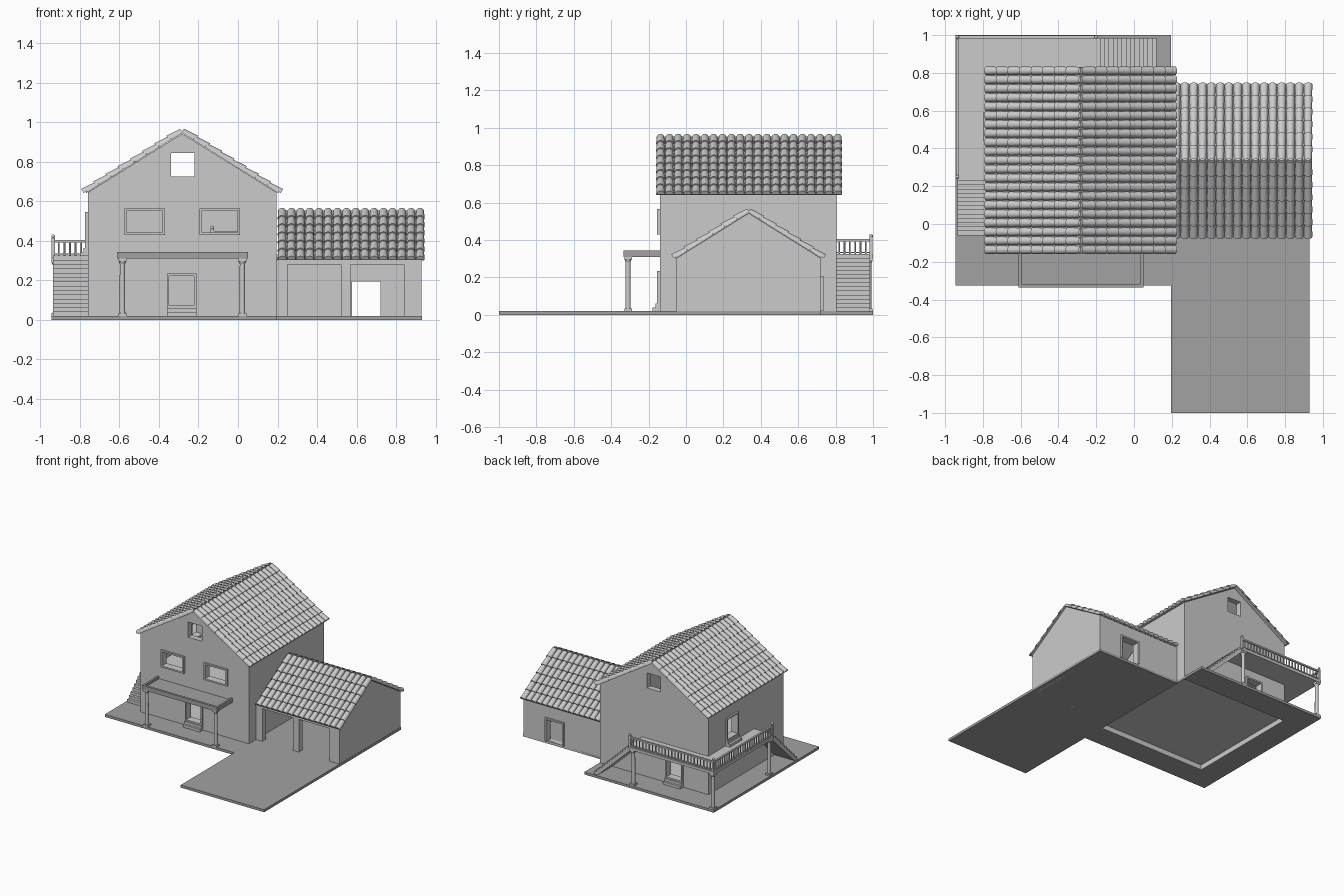
import bpy, bmesh, math
from mathutils import Vector, Matrix

if "Cube" in bpy.data.objects:
    bpy.data.objects.remove(bpy.data.objects["Cube"])

DARK = bpy.data.materials.new("dark_stone")
DARK.diffuse_color = (0.36, 0.36, 0.36, 1)
DARK.use_nodes = True
DARK.node_tree.nodes["Principled BSDF"].inputs["Base Color"].default_value = DARK.diffuse_color


def finish(bm, name, smooth=False):
    bmesh.ops.recalc_face_normals(bm, faces=bm.faces)
    me = bpy.data.meshes.new(name)
    bm.to_mesh(me)
    bm.free()
    ob = bpy.data.objects.new(name, me)
    bpy.context.collection.objects.link(ob)
    if smooth:
        bpy.ops.object.select_all(action='DESELECT')
        ob.select_set(True)
        bpy.context.view_layer.objects.active = ob
        bpy.ops.object.shade_smooth_by_angle(angle=math.radians(40))
    return ob


def add_box(bm, x0, x1, y0, y1, z0, z1):
    m = Matrix.Translation(((x0 + x1) / 2, (y0 + y1) / 2, (z0 + z1) / 2))
    m = m @ Matrix.Diagonal((abs(x1 - x0), abs(y1 - y0), abs(z1 - z0), 1))
    bmesh.ops.create_cube(bm, size=1, matrix=m)


def boxes(name, *dims, mat=None):
    bm = bmesh.new()
    for d in dims:
        add_box(bm, *d)
    ob = finish(bm, name)
    if mat:
        ob.data.materials.append(mat)
    return ob


def prism(name, pts, axis, a0, a1):
    """Extrude a 2D profile (horizontal, z) along the x or y axis."""
    bm = bmesh.new()
    place = (lambda p, a: (a, p[0], p[1])) if axis == 'x' else (lambda p, a: (p[0], a, p[1]))
    f = bm.faces.new([bm.verts.new(place(p, a0)) for p in pts])
    ext = bmesh.ops.extrude_face_region(bm, geom=[f])
    vs = [g for g in ext['geom'] if isinstance(g, bmesh.types.BMVert)]
    bmesh.ops.translate(bm, verts=vs, vec=(a1 - a0, 0, 0) if axis == 'x' else (0, a1 - a0, 0))
    return finish(bm, name)


def cut(ob, cutter):
    mod = ob.modifiers.new("cut", 'BOOLEAN')
    mod.operation, mod.object, mod.solver = 'DIFFERENCE', cutter, 'EXACT'
    bpy.context.view_layer.objects.active = ob
    bpy.ops.object.modifier_apply(modifier=mod.name)
    bpy.data.objects.remove(cutter)


# Walls: (axis of outward normal, plane, outward sign)
FRONT, BACK, LEFT, GBACK = ('y', -0.14, -1), ('y', 0.805, 1), ('x', -0.76, -1), ('y', 0.72, 1)


def wall_box(wall, a0, a1, d0, d1, z0, z1):
    axis, p, s = wall
    e = sorted((p + s * d0, p + s * d1))
    return (a0, a1, *e, z0, z1) if axis == 'y' else (*e, a0, a1, z0, z1)


def opening(name, wall, a0, a1, z0, z1, sill=True):
    """Adds a frame around an opening and returns the cutter box."""
    t, d0, d1 = 0.012, -0.045, 0.014
    bars = [wall_box(wall, a0, a0 + t, d0, d1, z0, z1), wall_box(wall, a1 - t, a1, d0, d1, z0, z1),
            wall_box(wall, a0 + t, a1 - t, d0, d1, z1 - t, z1)]
    if sill:
        bars.append(wall_box(wall, a0 + t, a1 - t, d0, d1, z0, z0 + t))
    boxes(name, *bars)
    return wall_box(wall, a0, a1, -0.06, 0.05, z0, z1)


def door_steps(name, wall, a0, a1, z):
    boxes(name, wall_box(wall, a0, a1, 0, 0.04, z, z + 0.02), wall_box(wall, a0, a1, 0, 0.022, z + 0.02, z + 0.04))


# Ground slabs; the house slab is open under the house
slab = boxes("house_slab", (-0.945, 0.195, -0.325, 1.0, 0, 0.02), mat=DARK)
cut(slab, boxes("footprint", (-0.758, 0.193, -0.138, 0.803, -0.1, 0.1)))
boxes("driveway_slab", (0.195, 0.93, -1.0, 0.72, 0, 0.02), mat=DARK)

# Main house walls
house = prism("house_walls", [(-0.76, 0), (0.195, 0), (0.195, 0.645), (-0.2825, 0.942), (-0.76, 0.645)], 'y', -0.14, 0.805)
cut(house, boxes("hollow", (-0.715, 0.15, -0.095, 0.76, 0.06, 1.2)))
cut(house, boxes("underside", (-0.755, 0.19, -0.135, 0.8, -0.1, 0.045)))
holes = [opening("front_door_frame", FRONT, -0.36, -0.21, 0.06, 0.235),
         opening("left_window_frame", FRONT, -0.575, -0.37, 0.43, 0.565),
         opening("right_window_frame", FRONT, -0.195, 0.01, 0.43, 0.565),
         opening("back_door_frame", BACK, -0.54, -0.39, 0.06, 0.235),
         opening("balcony_door_frame", LEFT, 0.44, 0.59, 0.365, 0.545),
         wall_box(FRONT, -0.34, -0.22, -0.06, 0.05, 0.725, 0.845),
         wall_box(BACK, -0.34, -0.22, -0.06, 0.05, 0.725, 0.845)]
cut(house, boxes("openings", *holes))
door_steps("front_steps", FRONT, -0.36, -0.21, 0.02)
door_steps("back_steps", BACK, -0.54, -0.39, 0.02)
door_steps("balcony_steps", LEFT, 0.44, 0.59, 0.325)
boxes("upper_floor", (-0.715, 0.15, -0.095, 0.76, 0.345, 0.36))

# Garage walls
garage = prism("garage_walls", [(-0.05, 0), (0.72, 0), (0.72, 0.303), (0.335, 0.543), (-0.05, 0.303)], 'x', 0.195, 0.928)
cut(garage, boxes("hollow", (0.1, 0.885, -0.005, 0.675, -0.1, 0.8)))
cut(garage, boxes("openings", (0.25, 0.52, -0.1, 0.03, 0.0, 0.28), (0.57, 0.84, -0.1, 0.03, 0.0, 0.28),
                  opening("garage_door_frame", GBACK, 0.565, 0.732, 0.02, 0.207, False)))


def roof(name, axis, ridge, apex, half, u0, u1, cols, rows):
    """Thin gable deck with rows of tapered barrel tiles on both slopes."""
    m, th, hd = 0.625, 0.008, half - 0.006
    prism(name + "_deck", [(ridge - hd, apex - m * hd), (ridge, apex), (ridge + hd, apex - m * hd),
                           (ridge + hd, apex - m * hd - th), (ridge, apex - th),
                           (ridge - hd, apex - m * hd - th)], axis, u0 + 0.003, u1 - 0.003)
    ang = math.atan(m)
    c, sn = math.cos(ang), math.sin(ang)
    pitch, length, n = (u1 - u0) / cols, half / c / rows, 8
    bm = bmesh.new()
    for sg in (-1, 1):
        for i in range(cols):
            for j in range(rows):
                rings = []
                for s, r, lift in ((j * length, 0.42 * pitch, -0.003),
                                   ((j + 1) * length + 0.006, 0.5 * pitch, 0.001)):
                    ring = []
                    for k in range(n + 1):
                        a = math.pi * k / n
                        u = u0 + (i + 0.5) * pitch + r * math.cos(a)
                        h = r * math.sin(a) + lift
                        d, z = ridge + sg * (s * c + h * sn), apex - s * sn + h * c
                        ring.append(bm.verts.new((u, d, z) if axis == 'x' else (d, u, z)))
                    rings.append(ring)
                a, b = rings
                for k in range(n):
                    bm.faces.new((a[k], a[k + 1], b[k + 1], b[k]))
                bm.faces.new(b)
    finish(bm, name + "_tiles", True)


roof("main_roof", 'y', -0.2825, 0.953, 0.493, -0.16, 0.835, 21, 8)
roof("garage_roof", 'x', 0.335, 0.553, 0.396, 0.2, 0.945, 16, 6)


def column(name, x, y, z0, z1):
    bm = bmesh.new()
    add_box(bm, x - .02, x + .02, y - .02, y + .02, z0, z0 + .014)
    add_box(bm, x - .02, x + .02, y - .02, y + .02, z1 - .014, z1)
    for zc, h, r0, r1 in (((z0 + z1) / 2, z1 - z0 - .02, .0145, .013), (z1 - .021, .014, .013, .019)):
        bmesh.ops.create_cone(bm, cap_ends=True, segments=16, radius1=r0, radius2=r1, depth=h,
                              matrix=Matrix.Translation((x, y, zc)))
    finish(bm, name, True)


# Porch canopy with raised rim on two columns
boxes("porch_canopy", (-0.612, 0.05, -0.335, -0.14, 0.31, 0.327), (-0.612, 0.05, -0.335, -0.317, 0.327, 0.345),
      (-0.612, -0.596, -0.317, -0.14, 0.327, 0.345), (0.034, 0.05, -0.317, -0.14, 0.327, 0.345), mat=DARK)
for x in (-0.585, 0.022):
    column("porch_column", x, -0.31, 0.02, 0.31)

# L-shaped balcony and its columns
boxes("balcony_floor", (-0.945, -0.76, 0.25, 1.0, 0.303, 0.325), (-0.76, -0.2, 0.805, 1.0, 0.303, 0.325))
for x, y in ((-0.923, 0.272), (-0.923, 0.978), (-0.222, 0.978)):
    column("balcony_column", x, y, 0.02, 0.303)


# Outside stairs with a sloping underside
def stair_profile(start, end, n=14):
    run, rise = (end - start) / n, 0.305 / n
    pts = [(start, 0.02)]
    for i in range(n):
        pts += [(start + i * run, 0.02 + (i + 1) * rise), (start + (i + 1) * run, 0.02 + (i + 1) * rise)]
    return pts + [(end, 0.29), (start + 1.5 * run, 0.02)]


prism("left_stairs", stair_profile(-0.06, 0.25), 'x', -0.935, -0.76)
prism("back_stairs", stair_profile(0.12, -0.2), 'y', 0.805, 0.985)


def railing(name, p0, p1, newels=()):
    """Handrail, bottom rail and balusters between two floor points."""
    p0, p1 = Vector(p0), Vector(p1)
    flat = Vector((p1.x - p0.x, p1.y - p0.y, 0))
    side = flat.normalized().cross(Vector((0, 0, 1))) * 0.007
    bm = bmesh.new()
    for lo, hi in ((0.068, 0.08), (0.006, 0.012)):
        q = [[bm.verts.new(p + side * s + Vector((0, 0, z))) for s, z in ((-1, lo), (1, lo), (1, hi), (-1, hi))]
             for p in (p0, p1)]
        for k in range(4):
            bm.faces.new((q[0][k], q[0][k - 1], q[1][k - 1], q[1][k]))
        bm.faces.new(q[0])
        bm.faces.new(q[1])
    n = round(flat.length / 0.028)
    for i in range(1, n):
        p = p0.lerp(p1, i / n)
        bmesh.ops.create_cone(bm, cap_ends=True, segments=8, radius1=0.0045, radius2=0.0045, depth=0.075,
                              matrix=Matrix.Translation(p + Vector((0, 0, 0.035))))
    for p in newels:
        add_box(bm, p[0] - .008, p[0] + .008, p[1] - .008, p[1] + .008, p[2] - .01, p[2] + .09)
        bmesh.ops.create_uvsphere(bm, u_segments=10, v_segments=6, radius=0.01,
                                  matrix=Matrix.Translation((p[0], p[1], p[2] + .097)))
    finish(bm, name, True)


A, B, C = (-0.935, 0.25, 0.325), (-0.935, 0.99, 0.325), (-0.2, 0.99, 0.325)
railing("left_balcony_rail", A, B, (A, B))
railing("back_balcony_rail", B, C, (C,))
# Landing rail inside the upper floor
railing("landing_rail", (-0.13, 0.3, 0.37), (0.15, 0.3, 0.37), ((-0.13, 0.3, 0.37),))
# Raised ground floor inside the house
boxes("ground_floor", (-0.755, 0.19, -0.135, 0.8, 0.04, 0.06))
